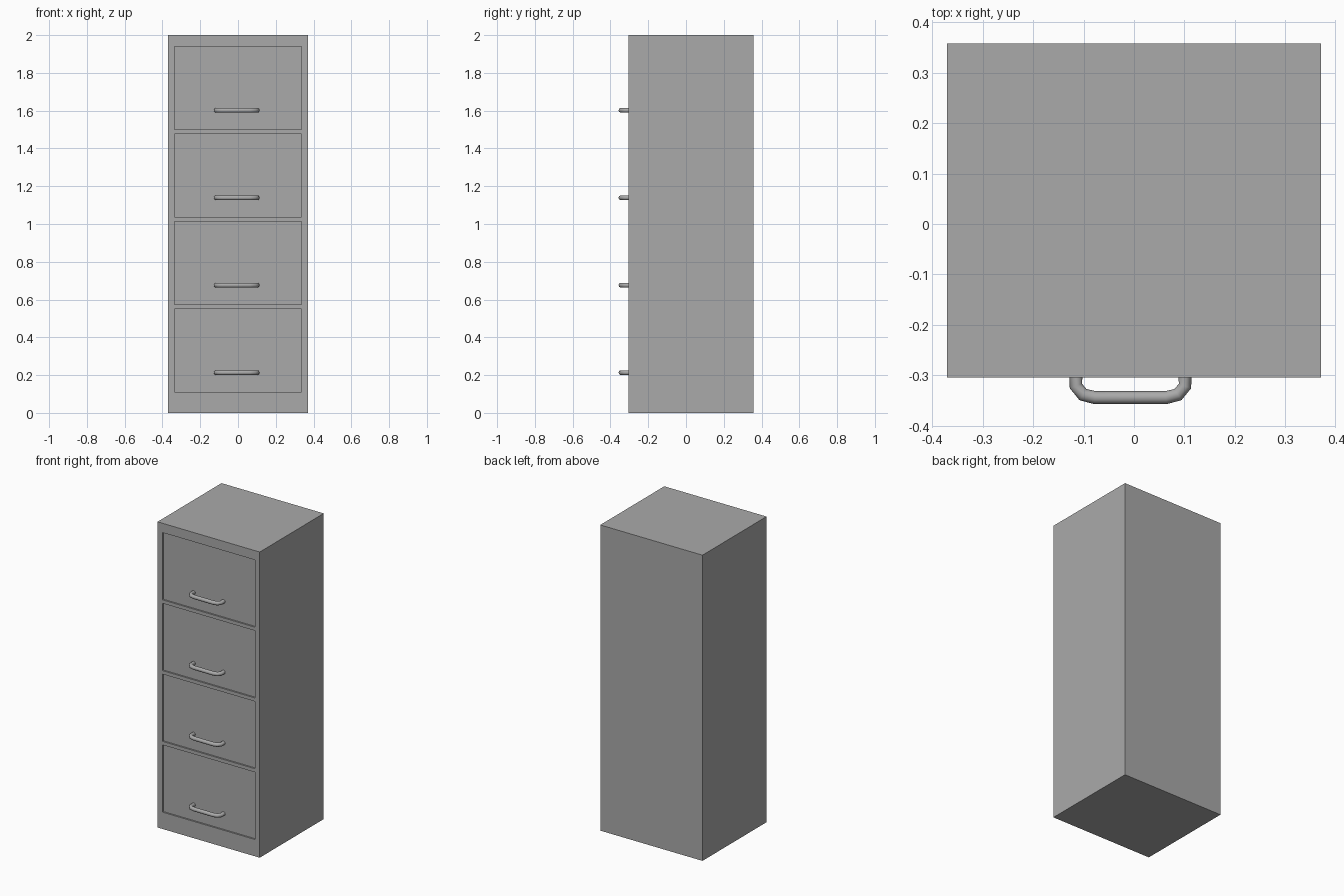
import bpy
import bmesh
from mathutils import Matrix, Vector

if "Cube" in bpy.data.objects:
    bpy.data.objects.remove(bpy.data.objects["Cube"], do_unlink=True)

HALF_W, FRONT, BACK, HEIGHT = 0.37, -0.304, 0.358, 2.0
DRAWER_HALF_W, DRAWER_H, PITCH, FIRST = 0.335, 0.44, 0.463, 0.11
RECESS = 0.01
HANDLE_RISE, HANDLE_X = 0.103, -0.007


def material(name, value):
    mat = bpy.data.materials.new(name)
    mat.use_nodes = True
    colour = (value, value, value, 1)
    mat.diffuse_color = colour
    mat.node_tree.nodes["Principled BSDF"].inputs["Base Color"].default_value = colour
    return mat


def add_box(bm, low, high):
    low, high = Vector(low), Vector(high)
    place = Matrix.Translation((low + high) / 2) @ Matrix.Diagonal((high - low).to_4d())
    place[3][3] = 1
    bmesh.ops.create_cube(bm, size=1, matrix=place)


def finish(bm, name):
    mesh = bpy.data.meshes.new(name)
    bm.to_mesh(mesh)
    bm.free()
    obj = bpy.data.objects.new(name, mesh)
    bpy.context.collection.objects.link(obj)
    return obj


def activate(obj):
    bpy.ops.object.select_all(action="DESELECT")
    obj.select_set(True)
    bpy.context.view_layer.objects.active = obj


grey = material("metal grey", 0.4)
drawer_bottoms = [FIRST + i * PITCH for i in range(4)]

# Cabinet body
bm = bmesh.new()
add_box(bm, (-HALF_W, FRONT, 0), (HALF_W, BACK, HEIGHT))
body = finish(bm, "cabinet_body")
body.data.materials.append(grey)

# Shallow recesses that form the drawer fronts
bm = bmesh.new()
for z in drawer_bottoms:
    add_box(bm, (-DRAWER_HALF_W, FRONT - 0.1, z),
            (DRAWER_HALF_W, FRONT + RECESS, z + DRAWER_H))
cutter = finish(bm, "drawer_cutter")
cutter.hide_render = True
cut = body.modifiers.new("drawer recesses", "BOOLEAN")
cut.operation = "DIFFERENCE"
cut.solver = "EXACT"
cut.object = cutter
activate(body)
bpy.ops.object.modifier_apply(modifier=cut.name)
bpy.data.objects.remove(cutter, do_unlink=True)

# Bent tube handles, one per drawer
half_path = [(-0.108, FRONT + RECESS + 0.004), (-0.108, -0.321),
             (-0.094, -0.338), (-0.07, -0.344)]
path = half_path + [(-x, y) for x, y in reversed(half_path)]
for i, z in enumerate(drawer_bottoms):
    curve = bpy.data.curves.new("handle", "CURVE")
    curve.dimensions = "3D"
    curve.bevel_depth = 0.013
    curve.bevel_resolution = 3
    spline = curve.splines.new("POLY")
    spline.points.add(len(path) - 1)
    for point, (x, y) in zip(spline.points, path):
        point.co = (x, y, 0, 1)
    curve.materials.append(grey)
    handle = bpy.data.objects.new(f"drawer_handle_{i + 1}", curve)
    handle.location = (HANDLE_X, 0, z + HANDLE_RISE)
    bpy.context.collection.objects.link(handle)
    activate(handle)
    bpy.ops.object.convert(target="MESH")
    bpy.ops.object.shade_smooth_by_angle(angle=1.0)
